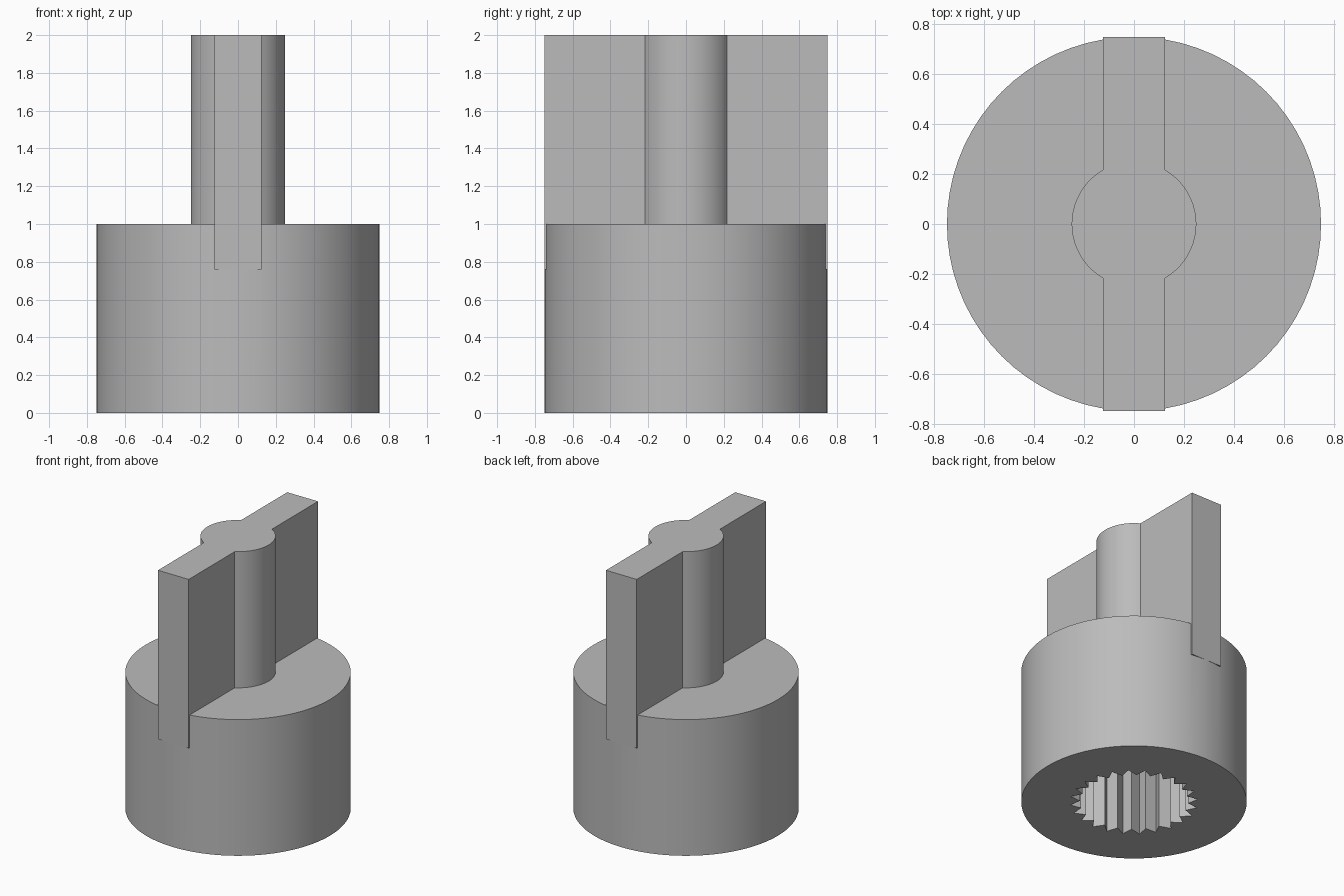
import bpy
import bmesh
from math import sin, cos, pi, asin

cube = bpy.data.objects.get("Cube")
if cube:
    bpy.data.objects.remove(cube, do_unlink=True)

# One plain grey plastic
grey = bpy.data.materials.new("grey plastic")
grey.use_nodes = True
colour = (0.5, 0.5, 0.5, 1)
grey.diffuse_color = colour
grey.node_tree.nodes["Principled BSDF"].inputs["Base Color"].default_value = colour


def prism(name, outline, bottom, top):
    """Extrude a closed xy outline between two heights."""
    bm = bmesh.new()
    face = bm.faces.new([bm.verts.new((x, y, bottom)) for x, y in outline])
    extruded = bmesh.ops.extrude_face_region(bm, geom=[face])["geom"]
    for v in extruded:
        if isinstance(v, bmesh.types.BMVert):
            v.co.z = top
    bmesh.ops.recalc_face_normals(bm, faces=bm.faces)
    mesh = bpy.data.meshes.new(name)
    bm.to_mesh(mesh)
    bm.free()
    mesh.materials.append(grey)
    obj = bpy.data.objects.new(name, mesh)
    bpy.context.collection.objects.link(obj)
    return obj


def arc(radius, start, end, steps):
    angles = [start + (end - start) * i / steps for i in range(steps + 1)]
    return [(radius * cos(a), radius * sin(a)) for a in angles]


def combine(target, tool, operation):
    """Apply a boolean, then discard the tool."""
    mod = target.modifiers.new(operation, "BOOLEAN")
    mod.operation = operation
    mod.solver = "EXACT"
    mod.object = tool
    bpy.context.view_layer.objects.active = target
    bpy.ops.object.modifier_apply(modifier=mod.name)
    bpy.data.objects.remove(tool, do_unlink=True)


RADIUS, BLADE, STEM = 0.75, 0.125, 0.25

# Round body
knob = prism("knob", arc(RADIUS, 0, 2 * pi, 72)[:-1], 0, 1)

# Grip: a straight blade with a round stem bulging from its middle
bulge = pi / 2 - asin(BLADE / STEM)
right_side = [(BLADE, -RADIUS)] + arc(STEM, -bulge, bulge, 20) + [(BLADE, RADIUS)]
left_side = [(-x, -y) for x, y in right_side]
grip = prism("grip", right_side + left_side, 0.76, 2)
combine(knob, grip, "UNION")

# Splined shaft socket in the underside
TEETH = 24
star = []
for i in range(2 * TEETH):
    r = 0.36 if i % 2 else 0.427
    star.append((r * cos(pi * i / TEETH), r * sin(pi * i / TEETH)))
socket = prism("shaft_socket", star, -0.1, 0.75)
combine(knob, socket, "DIFFERENCE")

# Smooth curved walls, crisp edges
bpy.ops.object.select_all(action="DESELECT")
knob.select_set(True)
bpy.context.view_layer.objects.active = knob
bpy.ops.object.shade_smooth_by_angle(angle=pi / 6)
